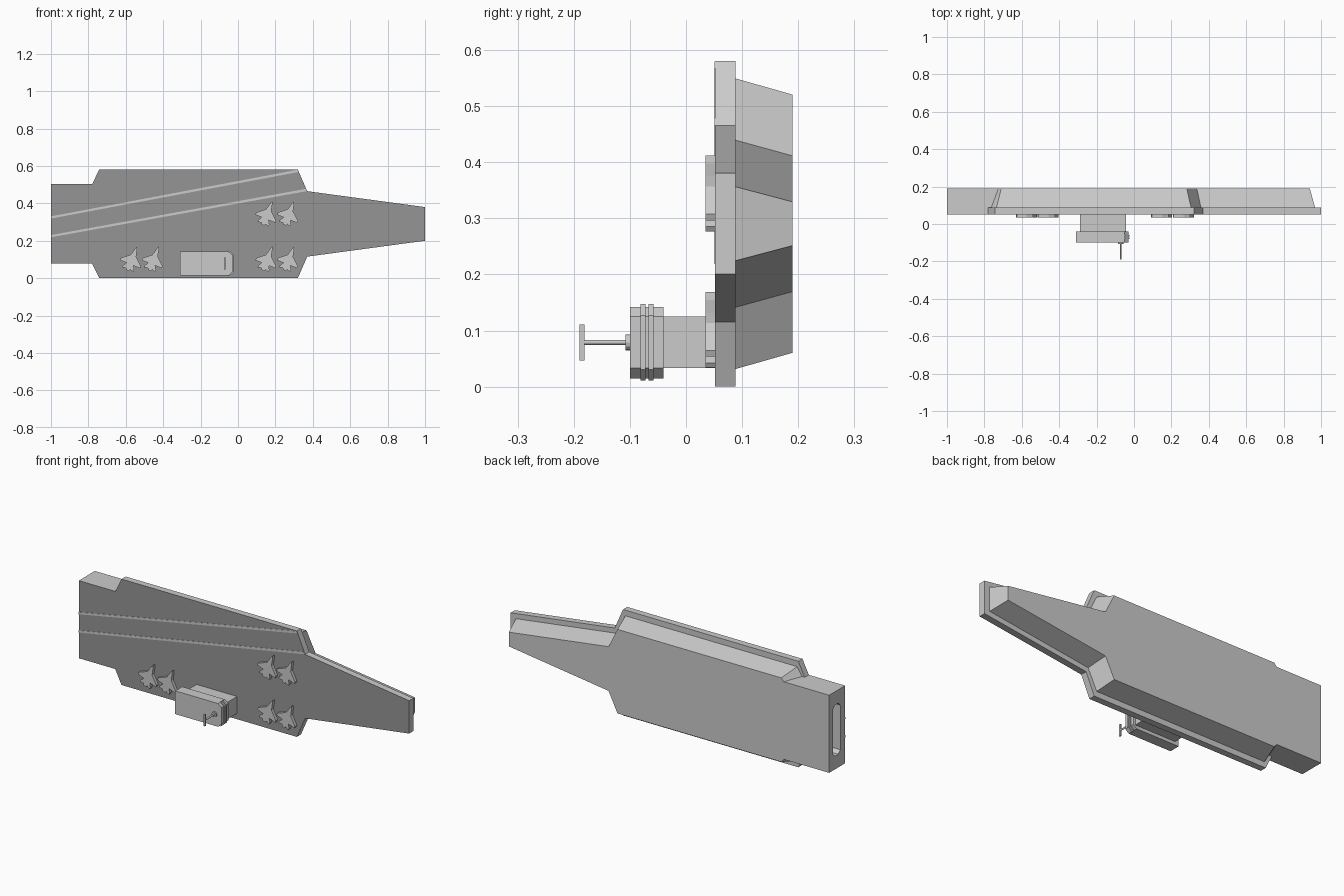
import bpy, bmesh, math

if "Cube" in bpy.data.objects:
    bpy.data.objects.remove(bpy.data.objects["Cube"])

CZ = 0.2905  # centre line height of the ship


def loft(name, front, y0, y1, back=None):
    """Closed solid between an (x, z) outline at y0 and a matching one at y1."""
    back = back or front
    bm = bmesh.new()
    a = [bm.verts.new((x, y0, z)) for x, z in front]
    b = [bm.verts.new((x, y1, z)) for x, z in back]
    n = len(a)
    bm.faces.new(a)
    bm.faces.new(b[::-1])
    for i in range(n):
        bm.faces.new((a[i], b[i], b[(i + 1) % n], a[(i + 1) % n]))
    bmesh.ops.recalc_face_normals(bm, faces=bm.faces)
    me = bpy.data.meshes.new(name)
    bm.to_mesh(me)
    bm.free()
    ob = bpy.data.objects.new(name, me)
    bpy.context.collection.objects.link(ob)
    return ob


def box(name, x0, x1, y0, y1, z0, z1):
    return loft(name, [(x0, z0), (x1, z0), (x1, z1), (x0, z1)], y0, y1)


def both_sides(half):
    """Half outline (x, half width) mirrored across the centre line."""
    return [(x, CZ - w) for x, w in half] + [(x, CZ + w) for x, w in half[::-1]]


# Flight deck
deck = loft("flight_deck", both_sides([(-1, .2125), (-.78, .2125), (-.742, .29), (.32, .29),
                                       (.37, .175), (1, .09)]), .052, .088)
deck.data.materials.append(None)
dark = bpy.data.materials.new("deck_grey")
dark.diffuse_color = (.3, .3, .3, 1)
dark.use_nodes = True
dark.node_tree.nodes["Principled BSDF"].inputs["Base Color"].default_value = dark.diffuse_color
deck.data.materials.append(dark)
for f in deck.data.polygons:
    if f.normal.y < -.9:
        f.material_index = 1

# Tapered hull
hull = loft("hull",
            both_sides([(-1, .2125), (-.763, .2125), (-.735, .259), (.305, .259), (.358, .149), (.968, .066)]),
            .088, .19,
            both_sides([(-1, .2125), (-.725, .2125), (-.71, .23), (.282, .23), (.336, .121), (.94, .039)]))

# Stern opening cut into the hull
y0, y1, z0, z1, c = .094, .157, .15, .43, .018
bm = bmesh.new()
ring = [(y0 + c, z0), (y1 - c, z0), (y1, z0 + c), (y1, z1 - c),
        (y1 - c, z1), (y0 + c, z1), (y0, z1 - c), (y0, z0 + c)]
face = bm.faces.new([bm.verts.new((-1.05, y, z)) for y, z in ring])
ext = bmesh.ops.extrude_face_region(bm, geom=[face])
bmesh.ops.translate(bm, vec=(.15, 0, 0),
                    verts=[v for v in ext["geom"] if isinstance(v, bmesh.types.BMVert)])
bmesh.ops.recalc_face_normals(bm, faces=bm.faces)
if len(bm.faces) < 10:
    bmesh.ops.holes_fill(bm, edges=bm.edges)
me = bpy.data.meshes.new("stern_cutter")
bm.to_mesh(me)
bm.free()
cutter = bpy.data.objects.new("stern_cutter", me)
bpy.context.collection.objects.link(cutter)
cutter.hide_render = True
mod = hull.modifiers.new("stern_opening", "BOOLEAN")
mod.operation, mod.object, mod.solver = "DIFFERENCE", cutter, "EXACT"
bpy.context.view_layer.objects.active = hull
bpy.ops.object.modifier_apply(modifier=mod.name)
bpy.data.objects.remove(cutter)

# Angled runway stripes
for i, (x0, za, x1, zb) in enumerate([(-1, .325, .321, .574), (-1, .225, .366, .472)]):
    w = .006
    loft(f"runway_stripe_{i}", [(x0, za - w), (x1 + .003, zb - w), (x1 - .003, zb + w), (x0, za + w)],
         .0505, .053)

# Parked jets
side = [(.006, .058), (.011, .035), (.016, .018), (.058, -.018), (.058, -.03), (.02, -.03),
        (.033, -.052), (.031, -.062), (.012, -.056), (.008, -.066)]
outline = [(0, .071)] + side + [(-u, v) for u, v in side[::-1]]
ca, sa = math.cos(math.radians(22)), math.sin(math.radians(22))
for i, (cx, cz) in enumerate([(-.566, .103), (-.45, .103), (.157, .103), (.273, .103),
                              (.157, .346), (.273, .346)]):
    loft(f"jet_{i}", [(cx + u * ca + v * sa, cz - u * sa + v * ca) for u, v in outline], .035, .053)

# Island tower
box("island_base", -.288, -.042, -.041, .053, .033, .125)
loft("island_bridge", [(-.31, .015), (-.05, .015), (-.03, .033), (-.03, .125), (-.05, .142), (-.31, .142)],
     -.1, -.04)
for i, y in enumerate((-.081, -.067)):
    loft(f"bridge_window_band_{i}", [(-.05, .011), (-.047, .011), (-.025, .031), (-.025, .127),
                                     (-.047, .147), (-.05, .147)], y, y + .009)

# Mast with round foot and radar bar
mx, mz = -.071, .079


def disc(name, r, ya, yb, n=12):
    return loft(name, [(mx + r * math.cos(2 * math.pi * k / n), mz + r * math.sin(2 * math.pi * k / n))
                       for k in range(n)], ya, yb)


disc("mast_foot", .014, -.108, -.099)
disc("mast_pole", .0045, -.182, -.107)
box("radar_bar", mx - .004, mx + .004, -.19, -.181, mz - .032, mz + .032)
